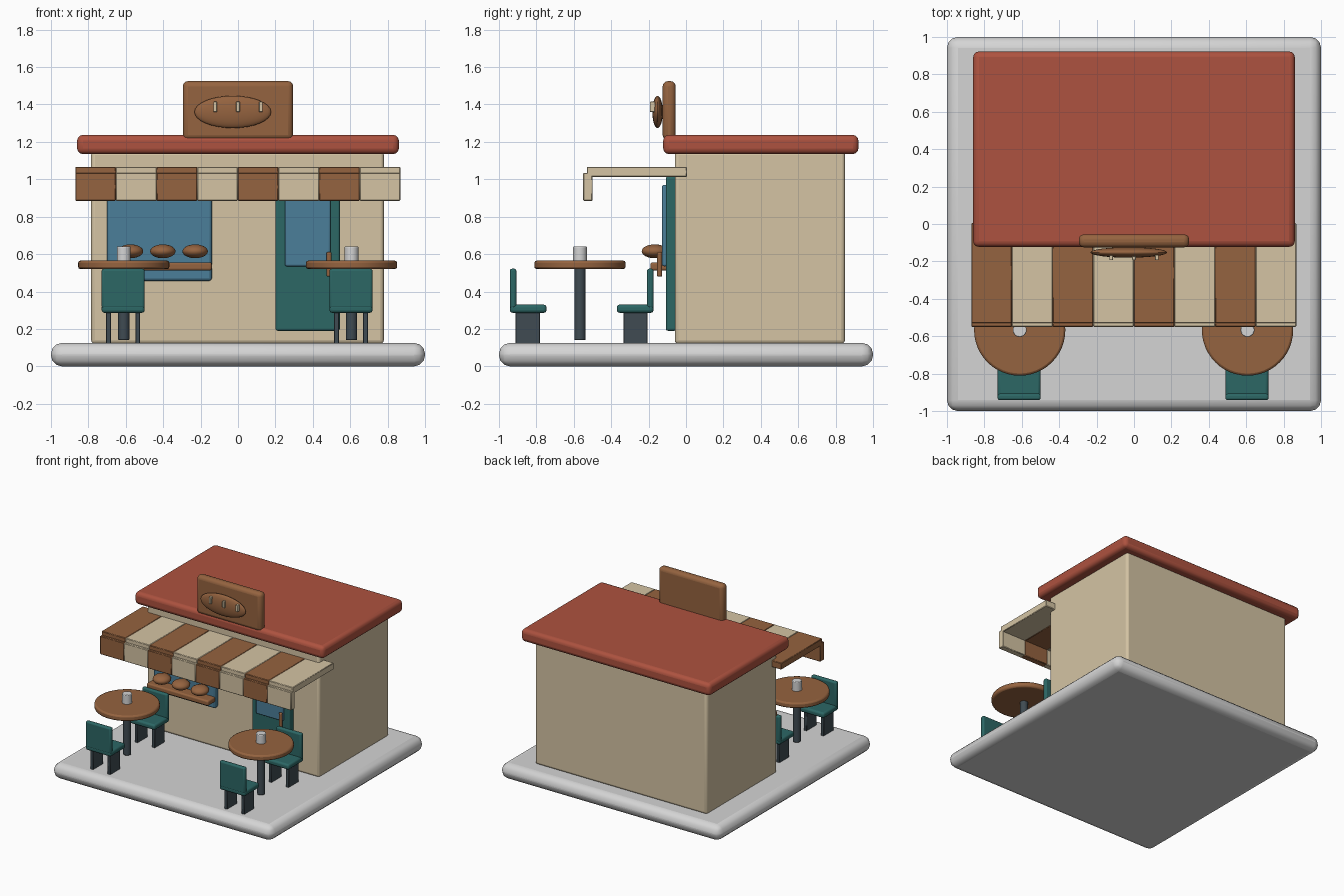
import bpy
from math import radians

cube = bpy.data.objects.get("Cube")
if cube:
    bpy.data.objects.remove(cube, do_unlink=True)


def material(name, r, g, b):
    m = bpy.data.materials.new(name)
    m.use_nodes = True
    m.diffuse_color = (r, g, b, 1)
    m.node_tree.nodes["Principled BSDF"].inputs["Base Color"].default_value = (r, g, b, 1)
    return m


CREAM = material("cream plaster", 0.66, 0.55, 0.37)
BROWN = material("warm wood", 0.30, 0.125, 0.05)
RED = material("roof red", 0.42, 0.085, 0.05)
TEAL = material("deep teal", 0.025, 0.135, 0.13)
BLUE = material("window blue", 0.07, 0.21, 0.32)
GREY = material("pale stone", 0.66, 0.66, 0.66)
SLATE = material("dark slate", 0.05, 0.07, 0.085)


def finish(name, mat, bevel=0, segments=3):
    ob = bpy.context.object
    ob.name = name
    ob.data.materials.append(mat)
    bpy.ops.object.transform_apply(location=False, rotation=True, scale=True)
    if bevel:
        mod = ob.modifiers.new("soft edges", "BEVEL")
        mod.width = bevel
        mod.segments = segments
        mod.limit_method = "ANGLE"
    bpy.ops.object.shade_smooth_by_angle(angle=radians(35))
    return ob


def box(name, mat, x, y, z, bevel=0, segments=3):
    """Box from (low, high) spans on each axis."""
    spans = (x, y, z)
    bpy.ops.mesh.primitive_cube_add(size=1, location=[(a + b) / 2 for a, b in spans])
    bpy.context.object.scale = [b - a for a, b in spans]
    return finish(name, mat, bevel, segments)


def cylinder(name, mat, x, y, z, radius, bevel=0, sides=32):
    bpy.ops.mesh.primitive_cylinder_add(vertices=sides, radius=radius, depth=z[1] - z[0],
                                        location=(x, y, sum(z) / 2))
    return finish(name, mat, bevel, 2)


def loaf(name, location, radii):
    bpy.ops.mesh.primitive_uv_sphere_add(segments=32, ring_count=16, radius=1, location=location)
    bpy.context.object.scale = radii
    return finish(name, BROWN)


# Ground slab, shop body and roof
box("base_slab", GREY, (-1, 1), (-1, 1), (0, 0.125), 0.058)
box("shop_walls", CREAM, (-0.785, 0.78), (-0.06, 0.85), (0.12, 1.15), 0.02)
box("roof", RED, (-0.86, 0.86), (-0.122, 0.922), (1.135, 1.237), 0.03)

# Roof sign with a scored loaf
box("sign_board", BROWN, (-0.295, 0.295), (-0.125, -0.055), (1.21, 1.525), 0.028)
loaf("sign_loaf", (-0.028, -0.152, 1.36), (0.205, 0.028, 0.086))
for i in range(3):
    x = 0.122 * (i - 1)
    box(f"loaf_score_{i}", CREAM, (x - 0.01, x + 0.01), (-0.193, -0.165), (1.36, 1.415), 0.004)

# Striped awning with a hanging valance
for i in range(8):
    x = (-0.87 + 0.2172 * i, -0.87 + 0.2172 * (i + 1))
    mat = CREAM if i % 2 else BROWN
    box(f"awning_stripe_{i}", mat, x, (-0.53, 0.005), (1.013, 1.067), 0.004, 1)
    box(f"awning_valance_{i}", mat, x, (-0.55, -0.5), (0.885, 1.035), 0.004, 1)

# Display window, shelf and bread
box("display_window", BLUE, (-0.7, -0.14), (-0.1, -0.05), (0.457, 0.99), 0.015)
box("display_shelf", BROWN, (-0.7, -0.14), (-0.19, -0.09), (0.512, 0.556), 0.012)
for i in range(3):
    loaf(f"display_loaf_{i}", (-0.575 + 0.173 * i, -0.167, 0.615), (0.068, 0.07, 0.037))

# Door with glass and handle
box("door", TEAL, (0.2, 0.545), (-0.108, -0.05), (0.19, 1.015), 0.012)
box("door_glass", BLUE, (0.25, 0.495), (-0.128, -0.1), (0.535, 0.97), 0.01)
cylinder("door_handle", BROWN, 0.487, -0.141, (0.48, 0.61), 0.014, 0.006, 16)


def chair(name, x, y, side):
    """Chair whose backrest lies towards the given y side."""
    def span(a, b):
        return tuple(sorted((y + side * a, y + side * b)))
    box(name + "_seat", TEAL, (x - 0.115, x + 0.115), span(-0.098, 0.098), (0.286, 0.33), 0.015)
    box(name + "_back", TEAL, (x - 0.115, x + 0.115), span(0.063, 0.098), (0.31, 0.522), 0.012)
    for end, dx in (("right", -0.078), ("left", 0.078)):
        box(f"{name}_{end}_leg", SLATE, (x + dx - 0.013, x + dx + 0.013),
            span(-0.063, 0.067), (0.12, 0.29), 0.003, 1)


# Two cafe sets, each with a table, cup and pair of chairs
for label, x in (("right", -0.611), ("left", 0.607)):
    cylinder(label + "_table_top", BROWN, x, -0.567, (0.52, 0.565), 0.244, 0.012, 48)
    cylinder(label + "_table_post", SLATE, x, -0.567, (0.14, 0.525), 0.03, 0.005)
    cylinder(label + "_cup", GREY, x, -0.567, (0.56, 0.641), 0.037, 0.005)
    chair(label + "_front_chair", x - 0.003, -0.844, -1)
    chair(label + "_rear_chair", x - 0.003, -0.272, 1)
